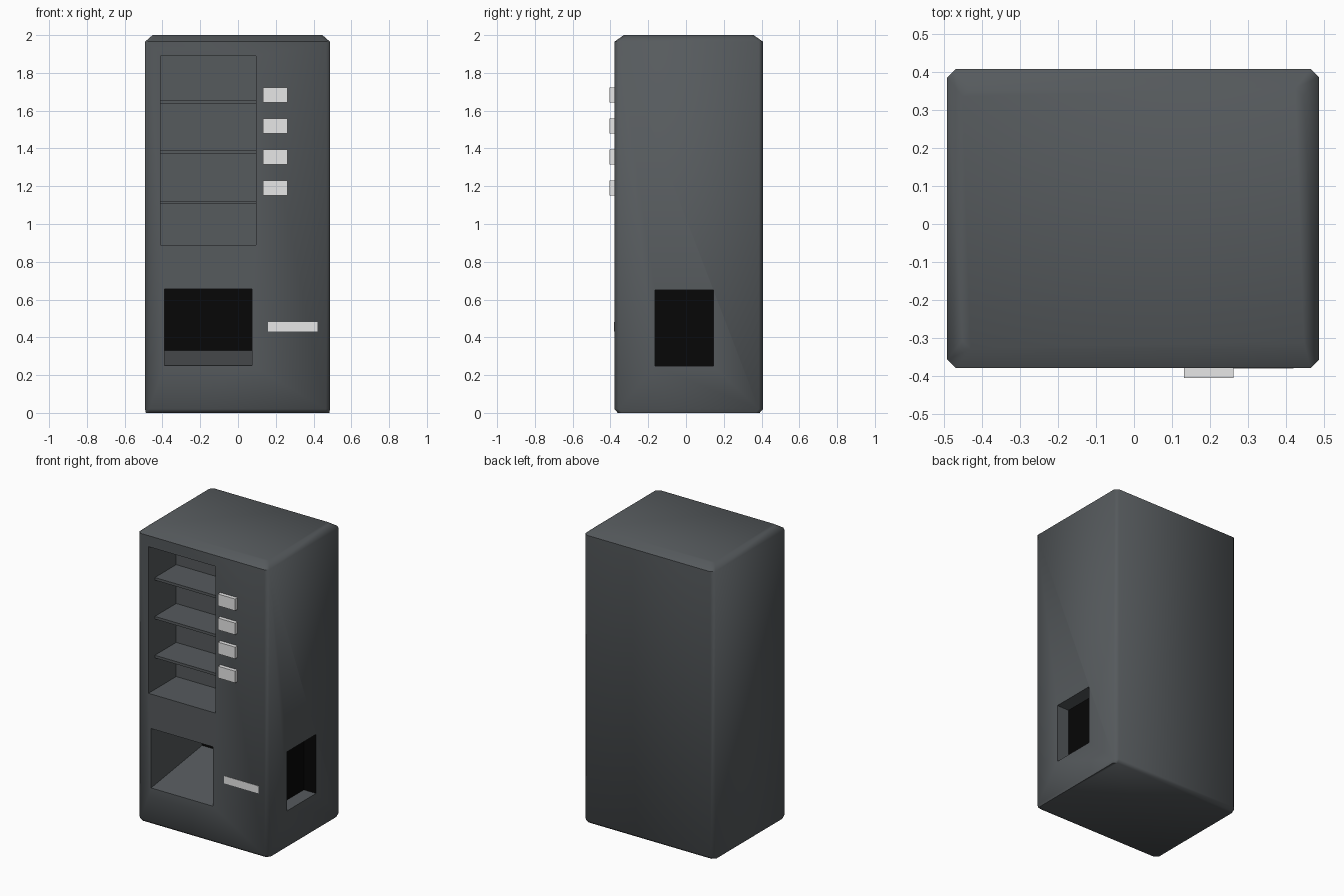
import bpy, bmesh, math

if "Cube" in bpy.data.objects:
    bpy.data.objects.remove(bpy.data.objects["Cube"])


def material(name, rgb):
    m = bpy.data.materials.new(name)
    m.diffuse_color = (*rgb, 1)
    m.use_nodes = True
    m.node_tree.nodes["Principled BSDF"].inputs["Base Color"].default_value = m.diffuse_color
    return m


slate = material("slate_grey", (0.093, 0.103, 0.11))
light = material("light_grey", (0.8, 0.8, 0.8))
black = material("black", (0.002, 0.002, 0.002))


def make(name, bm, *mats):
    bmesh.ops.recalc_face_normals(bm, faces=bm.faces)
    me = bpy.data.meshes.new(name)
    bm.to_mesh(me)
    bm.free()
    for m in mats:
        me.materials.append(m)
    ob = bpy.data.objects.new(name, me)
    bpy.context.collection.objects.link(ob)
    return ob


def loft(name, rings, *mats):
    """Closed solid skinned through rings of equal point count."""
    bm = bmesh.new()
    vs = [[bm.verts.new(p) for p in r] for r in rings]
    n = len(vs[0])
    for a, b in zip(vs, vs[1:]):
        for i in range(n):
            j = (i + 1) % n
            bm.faces.new((a[i], a[j], b[j], b[i]))
    bm.faces.new(vs[0])
    bm.faces.new(vs[-1])
    return make(name, bm, *mats)


def box(name, x, y, z, *mats):
    return loft(name, [[(x[0], y[0], k), (x[1], y[0], k), (x[1], y[1], k), (x[0], y[1], k)]
                       for k in z], *mats)


# cabinet outline with chamfered corners
X0, X1, Y0, Y1, C = -0.492, 0.487, -0.379, 0.408, 0.022


def ring(z, dx, dy):
    a, b, c, d = X0 + dx, X1 - dx, Y0 + dy, Y1 - dy
    return [(a + C, c, z), (b - C, c, z), (b, c + C, z), (b, d - C, z),
            (b - C, d, z), (a + C, d, z), (a, d - C, z), (a, c + C, z)]


cabinet = loft("cabinet", [ring(0, 0.004, 0.018), ring(0.02, 0, 0),
                           ring(1.965, 0, 0), ring(2, 0.04, 0.05)], slate, black)

# recesses: display window, sloped-floor dispensing bin, side opening
cutters = [box("display_cutter", (-0.41, 0.095), (-0.5, -0.08), (0.89, 1.89), slate)]
bin_profile = [(-0.5, 0.25), (Y0, 0.25), (0.17, 0.33), (0.17, 0.655), (-0.5, 0.655)]
cutters.append(loft("bin_cutter", [[(x, y, z) for y, z in bin_profile]
                                   for x in (-0.39, 0.075)], slate))
cutters.append(box("side_cutter", (0.395, 0.6), (-0.165, 0.145), (0.247, 0.65), slate))
bpy.context.view_layer.objects.active = cabinet
cabinet.select_set(True)
for c in cutters:
    c.hide_render = True
    mod = cabinet.modifiers.new("cut", 'BOOLEAN')
    mod.operation = 'DIFFERENCE'
    mod.solver = 'EXACT'
    mod.object = c
    bpy.ops.object.modifier_apply(modifier=mod.name)
    bpy.data.objects.remove(c)

# black backs of the bin and the side opening
for f in cabinet.data.polygons:
    p, n = f.center, f.normal
    bin_back = n.y < -0.9 and 0.1 < p.y < 0.3
    side_back = n.x > 0.9 and 0.35 < p.x < 0.42 and 0.2 < p.z < 0.7
    f.material_index = 1 if bin_back or side_back else 0
bpy.ops.object.shade_smooth_by_angle(angle=math.radians(50))

# display shelves
for i, z in enumerate((1.105, 1.37, 1.635)):
    box(f"shelf_{i + 1}", (-0.412, 0.097), (-0.31, -0.078), (z, z + 0.018), slate)

# selection buttons
for i in range(4):
    z = 1.15 + i * 0.164
    box(f"button_{i + 1}", (0.132, 0.262), (-0.405, -0.37), (z, z + 0.08), light)

# coin slot plate
box("coin_slot", (0.16, 0.42), (Y0 - 0.002, Y0 + 0.005), (0.43, 0.48), light)
